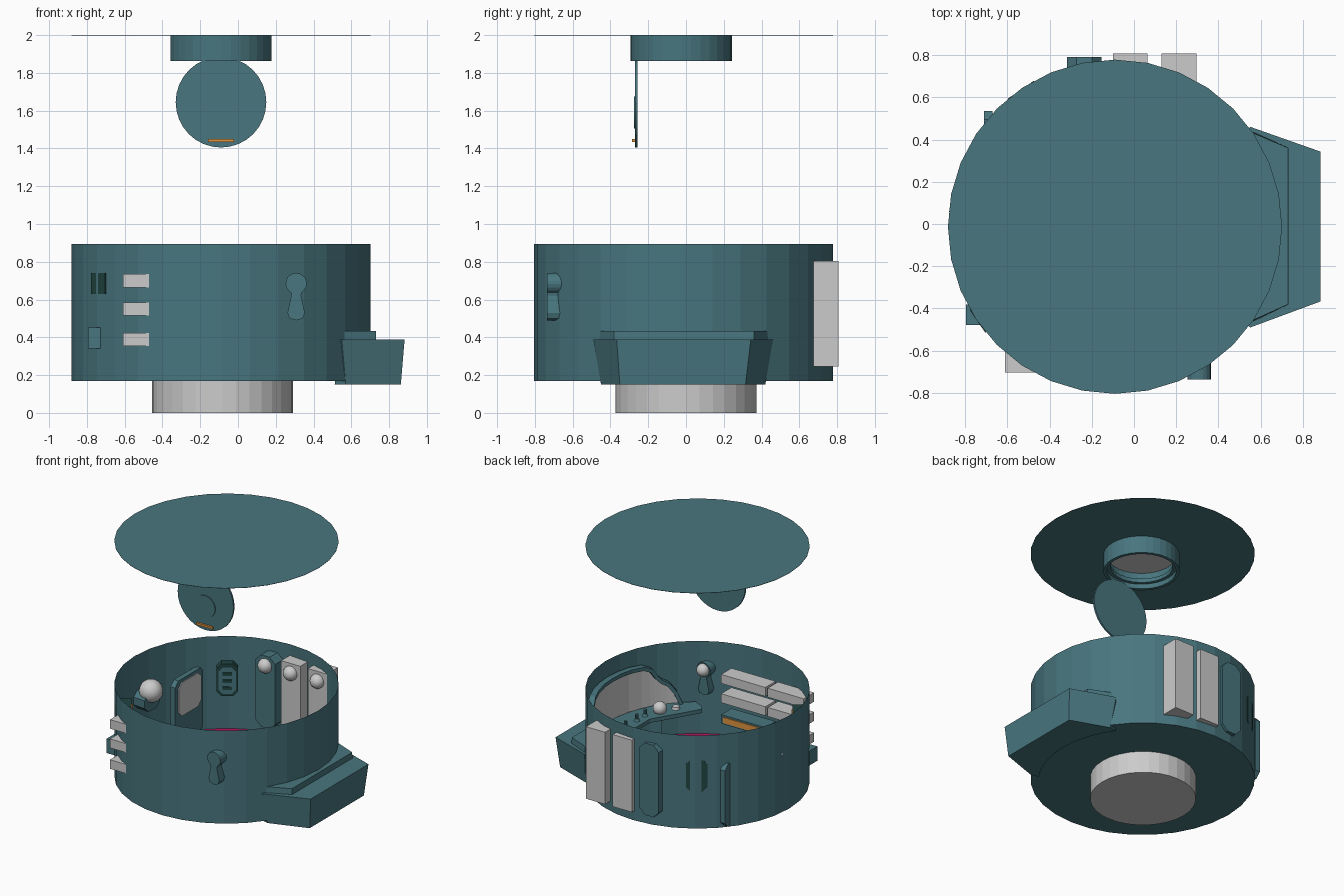
import bpy, bmesh
from math import sin, cos, pi, radians, atan2
from mathutils import Matrix, Vector

if "Cube" in bpy.data.objects:
    bpy.data.objects.remove(bpy.data.objects["Cube"])

CX, CY, R, SEG = -0.09, -0.013, 0.791, 32


def material(name, rgb):
    m = bpy.data.materials.new(name)
    m.diffuse_color = (*rgb, 1)
    m.use_nodes = True
    m.node_tree.nodes["Principled BSDF"].inputs["Base Color"].default_value = m.diffuse_color
    return m


TEAL = material("teal", (0.065, 0.18, 0.21))
DARK = material("dark_green", (0.015, 0.06, 0.055))
ORANGE = material("orange", (0.75, 0.3, 0.05))
RED = material("crimson", (0.45, 0.01, 0.12))


def finish(name, bm, mat=None, loc=(0, 0, 0), rot=0):
    bmesh.ops.recalc_face_normals(bm, faces=bm.faces)
    me = bpy.data.meshes.new(name)
    bm.to_mesh(me)
    bm.free()
    ob = bpy.data.objects.new(name, me)
    ob.location, ob.rotation_euler = loc, (0, 0, rot)
    bpy.context.collection.objects.link(ob)
    if mat:
        me.materials.append(mat)
    return ob


def loft(name, rings, mat=None, loc=(0, 0, 0), rot=0, caps=(True, True)):
    """Skin a stack of equally sized closed rings."""
    bm = bmesh.new()
    vs = [[bm.verts.new(p) for p in r] for r in rings]
    n = len(vs[0])
    for a, b in zip(vs, vs[1:]):
        for i in range(n):
            bm.faces.new((a[i], a[(i + 1) % n], b[(i + 1) % n], b[i]))
    if caps[0]:
        bm.faces.new(vs[0])
    if caps[1]:
        bm.faces.new(vs[-1])
    return finish(name, bm, mat, loc, rot)


def circle(r, z, n=SEG):
    return [(r * cos(2 * pi * i / n), r * sin(2 * pi * i / n), z) for i in range(n)]


def slab_xz(name, pts, y0, y1, mat=None, loc=(0, 0, 0), rot=0):
    """Upright profile (x, z) extruded along y."""
    return loft(name, [[(x, y, z) for x, z in pts] for y in (y0, y1)], mat, loc, rot)


def chamfered(w, h, c):
    w, h = w / 2, h / 2
    if c == 0:
        return [(-w, -h), (w, -h), (w, h), (-w, h)]
    return [(-w + c, -h), (w - c, -h), (w, -h + c), (w, h - c),
            (w - c, h), (-w + c, h), (-w, h - c), (-w, -h + c)]


def box(name, x, y, z, mat=None, c=0):
    """Box from ranges, optionally with chamfered upright outline."""
    loc = (sum(x) / 2, 0, sum(z) / 2)
    return slab_xz(name, chamfered(x[1] - x[0], z[1] - z[0], c), y[0], y[1], mat, loc)


def ball(name, loc, r, mat=None):
    bm = bmesh.new()
    bmesh.ops.create_uvsphere(bm, u_segments=20, v_segments=12, radius=r)
    for f in bm.faces:
        f.smooth = True
    return finish(name, bm, mat, loc)


def disc_xz(name, r, y0, y1, loc, mat):
    return slab_xz(name, [(p[0], p[1]) for p in circle(r, 0)], y0, y1, mat, loc)


# Room shell, floor and foot
loft("room_wall", [circle(R, 0.17), circle(R, 0.893)], TEAL, (CX, CY, 0), caps=(True, False))
loft("floor", [circle(R - 0.002, 0.173), circle(R - 0.002, 0.175)], RED, (CX, CY, 0))
loft("foot", [circle(0.373, 0), circle(0.373, 0.17)], None, (-0.083, 0, 0))

# Raised ceiling with hatch collar and hanging hatch
loft("ceiling", [circle(R, 1.998), circle(R, 2.0)], TEAL, (CX, CY, 0))
loft("hatch_collar", [circle(0.268, 1.997), circle(0.268, 1.863), circle(0.245, 1.863),
     circle(0.245, 1.9), circle(0.22, 1.9), circle(0.22, 1.93), circle(0.245, 1.93),
     circle(0.245, 1.997)], TEAL, (CX, -0.025, 0), caps=(False, False))
loft("collar_pane", [circle(0.24, 1.985), circle(0.24, 1.99)], None, (CX, -0.025, 0))
disc_xz("hatch", 0.24, -0.27, -0.256, (CX, 0, 1.645), TEAL)
disc_xz("hatch_boss", 0.085, -0.276, -0.268, (CX, 0, 1.59), TEAL)
box("hatch_handle", (-0.16, -0.02), (-0.285, -0.268), (1.434, 1.45), ORANGE)


# Nose alcove on the right side, inner edge following the wall
def nose(name, levels, mat=TEAL):
    rings = []
    for z, r, a, x, y0, y1, xm, ym0, ym1 in levels:
        arc = [(CX + r * cos(t), CY + r * sin(t), z)
               for t in [radians(-a + 2 * a * i / 10) for i in range(11)]]
        rings.append(arc + [(xm, ym1, z), (x, y1, z), (x, y0, z), (xm, ym0, z)])
    return loft(name, rings, mat)


nose("nose_alcove", [(0.15, 0.735, 35, 0.862, -0.35, 0.315, 0.57, -0.45, 0.42),
                     (0.388, 0.765, 36, 0.882, -0.367, 0.343, 0.55, -0.49, 0.46)])
nose("nose_step", [(0.385, 0.765, 33, 0.732, -0.38, 0.36, 0.565, -0.46, 0.435),
                   (0.433, 0.765, 33, 0.73, -0.38, 0.36, 0.565, -0.455, 0.43)])

# Wide screen inside the right wall, with thick rim
half = [(46, 0.43), (43, 0.52), (39, 0.59), (35, 0.62), (32, 0.66), (29, 0.72), (24, 0.75),
        (16, 0.758), (8, 0.76)]
outline = [(-a, z) for a, z in half] + [(0, 0.76)] + [(a, z) for a, z in reversed(half)]


def on_wall(r, a, z):
    a = radians(a)
    return (CX + r * cos(a), CY + r * sin(a), z)


bm = bmesh.new()
cols = [(bm.verts.new(on_wall(0.765, a, 0.41)), bm.verts.new(on_wall(0.765, a, z)))
        for a, z in outline]
for p, q in zip(cols, cols[1:]):
    bm.faces.new((p[0], q[0], q[1], p[1]))
finish("wide_screen", bm)
bm = bmesh.new()
rows = []
for i, (a, z) in enumerate(outline):
    p, q = outline[max(i - 1, 0)], outline[min(i + 1, len(outline) - 1)]
    d = Vector((radians(q[0] - p[0]) * 0.77, q[1] - p[1])).normalized() * 0.014
    da = d.y / 0.77 * 180 / pi
    rows.append([bm.verts.new(on_wall(r, a + s * da, z - s * d.x))
                 for r, s in ((0.775, -1), (0.73, -1), (0.73, 1), (0.775, 1))])
for p, q in zip(rows, rows[1:]):
    for i in range(4):
        bm.faces.new((p[i], p[(i + 1) % 4], q[(i + 1) % 4], q[i]))
finish("screen_rim", bm, TEAL)

# Dashboard below the screen with its controls
top = [(0.77 * cos(radians(a)), 0.77 * sin(radians(a))) for a in range(-54, 55, 9)]
top += [(0.37, 0.585), (0.345, 0.545), (0.37, 0.50), (0.55, 0.2),
        (0.55, -0.2), (0.37, -0.50), (0.345, -0.545), (0.37, -0.585)]
loft("dashboard", [[(x, y, z) for x, y in top] for z in (0.4, 0.43)], TEAL, (CX, CY, 0))
ball("dash_ball", (0.47, -0.35, 0.46), 0.05)
loft("dash_button", [circle(0.03, 0.43, 16), circle(0.025, 0.45, 16)], None, (0.41, -0.46, 0))
for i, y in enumerate((-0.24, -0.14, 0.0)):
    loft(f"dash_lever_{i}", [circle(0.022, 0.43, 10), circle(0.012, 0.445, 10),
         circle(0.012, 0.48, 10)], TEAL, (0.52, y, 0))

# Three cabinets through the back wall, each with a ball light
for i, (x, y, mat, c) in enumerate(((-0.318, 0.79, TEAL, 0.045), (-0.1, 0.808, None, 0),
                                    (0.13, 0.808, None, 0))):
    box(f"cabinet_{i}", (x, x + 0.165), (0.672, y), (0.245, 0.805), mat, c)
    ball(f"cabinet_light_{i}", (x + 0.0825, 0.672, 0.73), 0.055)

# Storage bars on the front-left wall, one of them an orange drawer
for i, z in enumerate((0.388, 0.55, 0.70)):
    box(f"storage_left_{i}", (-0.61, -0.30), (-0.702, -0.575), (z - 0.035, z + 0.035))
    box(f"storage_right_{i}", (-0.28, 0.10), (-0.702, -0.575), (z - 0.035, z + 0.035),
        None if i else TEAL)
box("drawer_front", (-0.26, 0.08), (-0.58, -0.568), (0.365, 0.41), ORANGE)

# Keyhole-shaped lamp through the front wall
key = [(0.056 * cos(t), 0.685 + 0.056 * sin(t))
       for t in [radians(-60 + 300 * i / 16) for i in range(17)]]
key += [(-0.026, 0.62), (-0.046, 0.53), (-0.036, 0.5), (0, 0.49),
        (0.036, 0.5), (0.046, 0.53), (0.026, 0.62)]
slab_xz("keyhole_lamp", key, -0.737, -0.655, TEAL, (0.308, 0, 0))
ball("keyhole_ball", (0.308, -0.65, 0.685), 0.048)


# Panels mounted on the wall, facing the room centre
def wall_panel(name, x, y, z, w, h, d, r, c=0, mat=TEAL):
    a = atan2(y - CY, x - CX)
    return slab_xz(name, chamfered(w, h, c), -d / 2, d / 2, mat,
                   (CX + r * cos(a), CY + r * sin(a), z), a - pi / 2)


wall_panel("control_panel", -0.54, 0.64, 0.58, 0.15, 0.25, 0.06, 0.757, 0.035, DARK)
wall_panel("control_panel_frame", -0.54, 0.64, 0.58, 0.12, 0.21, 0.01, 0.724, 0.03, TEAL)
for i, z in enumerate((0.52, 0.575, 0.63)):
    wall_panel(f"control_slot_{i}", -0.54, 0.64, z, 0.07, 0.022, 0.01, 0.717, 0, DARK)
wall_panel("wall_device", -0.74, -0.46, 0.685, 0.13, 0.11, 0.12, 0.73, 0, DARK)
wall_panel("wall_device_strip", -0.74, -0.46, 0.7, 0.08, 0.02, 0.01, 0.668, 0, ORANGE)
box("corner_fitting", (-0.795, -0.66), (-0.478, -0.38), (0.34, 0.452), TEAL)

# Tall mirror on the left wall, facing right
for name, w, z, h, d, x, c, mat in (("mirror_frame", 0.35, 0.42, 0.49, 0.04, -0.69, 0.04, TEAL),
                                    ("mirror_pane", 0.28, 0.51, 0.26, 0.01, -0.668, 0.04, None)):
    slab_xz(name, chamfered(w, h, c), -d / 2, d / 2, mat, (x, 0.36, z), pi / 2)

# Round lamp on the left wall
ball("left_lamp", (-0.79, 0.06, 0.62), 0.085)
wall_panel("left_lamp_mount", -0.88, 0.06, 0.55, 0.17, 0.14, 0.1, 0.735, 0.04)
